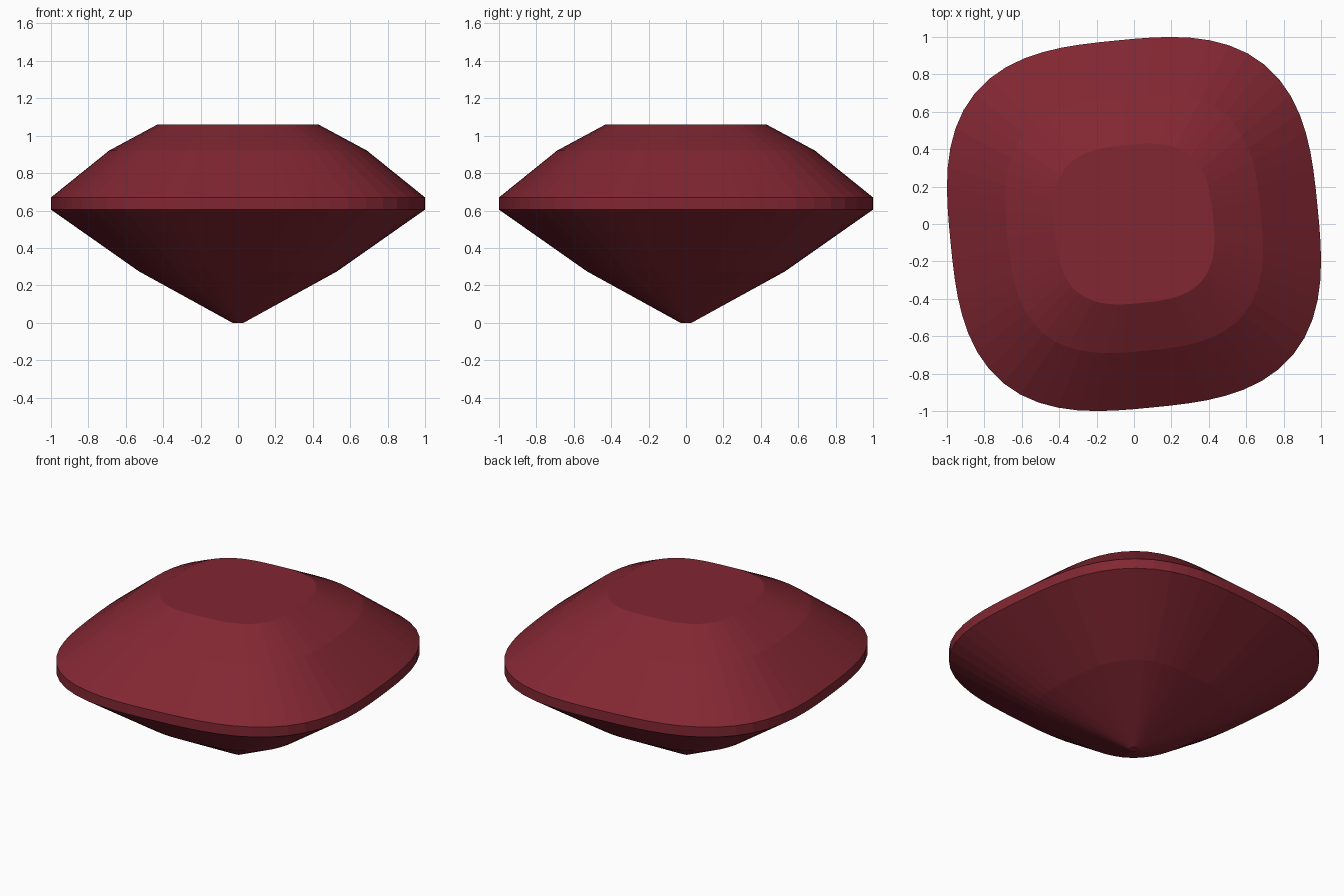
import bpy
import bmesh
import math

if "Cube" in bpy.data.objects:
    bpy.data.objects.remove(bpy.data.objects["Cube"])

SIDES = 64
TURN = math.radians(5.6)      # slight turn of the cushion outline
POWER = 2.94                  # squareness of the cushion outline

# Cushion outline: a turned superellipse, scaled to a half-width of 1
outline = []
for i in range(SIDES):
    a = 2 * math.pi * i / SIDES
    r = (abs(math.cos(a)) ** POWER + abs(math.sin(a)) ** POWER) ** (-1 / POWER)
    outline.append((r * math.cos(a + TURN), r * math.sin(a + TURN)))
half = max(x for x, y in outline)
outline = [(x / half, y / half) for x, y in outline]

# (half-width, height) from culet to table
profile = [
    (0.03, 0.00),   # culet
    (0.53, 0.275),  # pavilion break
    (1.00, 0.605),  # girdle bottom
    (1.00, 0.67),   # girdle top
    (0.69, 0.92),   # crown break
    (0.43, 1.06),   # table
]

bm = bmesh.new()
rings = [[bm.verts.new((x * s, y * s, z)) for x, y in outline] for s, z in profile]

# Facets between neighbouring rings
for low, high in zip(rings, rings[1:]):
    for i in range(SIDES):
        j = (i + 1) % SIDES
        bm.faces.new((low[i], low[j], high[j], high[i]))

# Culet and table caps
bm.faces.new(list(reversed(rings[0])))
bm.faces.new(rings[-1])

mesh = bpy.data.meshes.new("cushion_gem")
bm.to_mesh(mesh)
bm.free()

# Deep red stone
red = bpy.data.materials.new("deep_red")
red.diffuse_color = (0.223, 0.020, 0.032, 1)
red.use_nodes = True
red.node_tree.nodes["Principled BSDF"].inputs["Base Color"].default_value = red.diffuse_color
mesh.materials.append(red)

gem = bpy.data.objects.new("cushion_gem", mesh)
bpy.context.collection.objects.link(gem)
